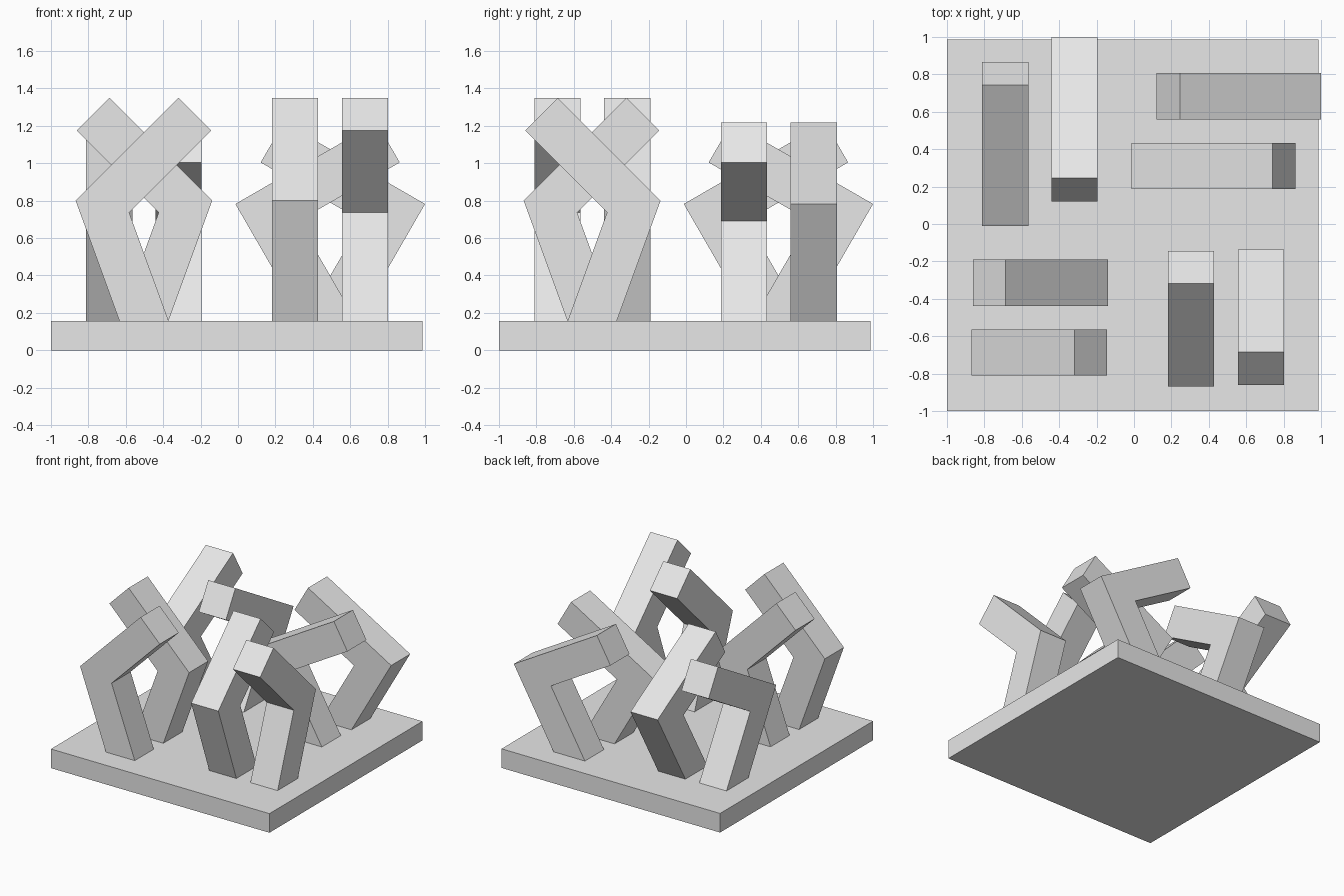
import bpy, bmesh
from math import radians, sin, cos, tan
from mathutils import Vector

old = bpy.data.objects.get("Cube")
if old:
    bpy.data.objects.remove(old, do_unlink=True)

grey = bpy.data.materials.new("plain_grey")
grey.use_nodes = True
grey.diffuse_color = (0.8, 0.8, 0.8, 1)
grey.node_tree.nodes["Principled BSDF"].inputs["Base Color"].default_value = (0.8, 0.8, 0.8, 1)

BASE_TOP = 0.157
WIDTH = 0.247


def extrude_profile(name, points, offset):
    """Make a flat-sided solid from a closed outline pushed along offset."""
    bm = bmesh.new()
    face = bm.faces.new([bm.verts.new(p) for p in points])
    pushed = bmesh.ops.extrude_face_region(bm, geom=[face])["geom"]
    bmesh.ops.translate(bm, vec=offset, verts=[v for v in pushed if isinstance(v, bmesh.types.BMVert)])
    bmesh.ops.recalc_face_normals(bm, faces=bm.faces)
    mesh = bpy.data.meshes.new(name)
    bm.to_mesh(mesh)
    bm.free()
    mesh.materials.append(grey)
    obj = bpy.data.objects.new(name, mesh)
    bpy.context.collection.objects.link(obj)
    return obj


def bent_outline(elbow_z, arm_deg, leg_deg, arm_length):
    """Outline of a mitred beam, elbow at zero, opening towards +u."""
    arm, leg = radians(arm_deg), radians(leg_deg)
    arm_dir = Vector((cos(arm), sin(arm)))
    elbow = Vector((0, elbow_z))
    tip = elbow + arm_dir * arm_length
    tip_low = tip + Vector((sin(arm), -cos(arm))) * WIDTH
    half, middle = (arm + leg) / 2, (arm - leg) / 2
    inner = elbow + Vector((cos(middle), sin(middle))) * WIDTH / sin(half)

    def foot(p):
        return Vector((p.x + (p.y - BASE_TOP) / tan(leg), BASE_TOP))

    return [elbow, tip, tip_low, inner, foot(inner), foot(elbow)]


TALL = bent_outline(0.80, 45, 70, 0.777)
WIDE = bent_outline(0.782, 30, 60, 0.872)


def bent_beam(name, outline, axis, elbow, facing, side):
    """Place a beam bending along x or y, its near side at the given offset."""
    if axis == "x":
        points = [(elbow + facing * p.x, side, p.y) for p in outline]
        offset = (0, WIDTH, 0)
    else:
        points = [(side, elbow + facing * p.x, p.y) for p in outline]
        offset = (WIDTH, 0, 0)
    extrude_profile(name, points, offset)


# Square base slab
LOW, HIGH = -1.0, 0.986
extrude_profile("base_slab", [(LOW, LOW, 0), (HIGH, LOW, 0), (HIGH, HIGH, 0), (LOW, HIGH, 0)],
                (0, 0, BASE_TOP))

# Four crossing pairs of bent beams
bent_beam("front_right_outer_beam", TALL, "x", -0.868, 1, -0.81)
bent_beam("front_right_inner_beam", TALL, "x", -0.138, -1, -0.438)
bent_beam("front_left_inner_beam", TALL, "y", -0.868, 1, 0.182)
bent_beam("front_left_outer_beam", TALL, "y", -0.136, -1, 0.556)
bent_beam("back_left_inner_beam", WIDE, "x", -0.014, 1, 0.186)
bent_beam("back_left_outer_beam", WIDE, "x", 1.0, -1, 0.56)
bent_beam("back_right_outer_beam", WIDE, "y", -0.012, 1, -0.812)
bent_beam("back_right_inner_beam", WIDE, "y", 1.0, -1, -0.442)
